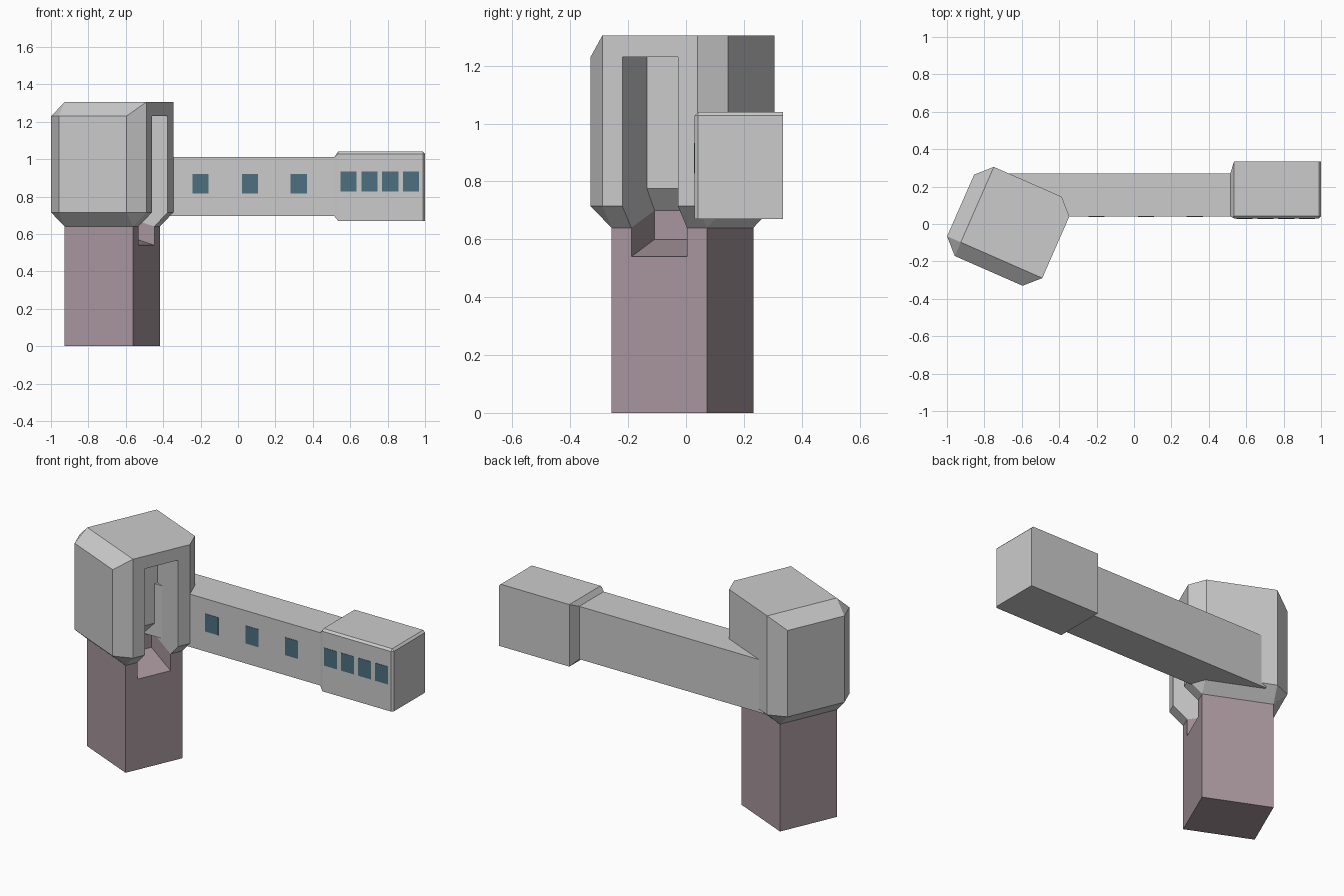
import bpy, bmesh, math
from mathutils import Vector

if "Cube" in bpy.data.objects:
    bpy.data.objects.remove(bpy.data.objects["Cube"])

CENTRE = Vector((-0.6725, -0.0125, 0))
TURN = math.radians(-23.7)


def material(name, rgb):
    m = bpy.data.materials.new(name)
    m.diffuse_color = (*rgb, 1)
    m.use_nodes = True
    m.node_tree.nodes["Principled BSDF"].inputs["Base Color"].default_value = m.diffuse_color
    return m


def hull(name, points, tower=False, mat=None):
    """Solid convex part wrapped around a few corner points."""
    bm = bmesh.new()
    for p in points:
        bm.verts.new(p)
    bmesh.ops.convex_hull(bm, input=bm.verts[:])
    bmesh.ops.dissolve_limit(bm, angle_limit=0.01, verts=bm.verts[:], edges=bm.edges[:])
    return finish(name, bm, tower, mat)


def prism(name, profile, half_width, mat=None):
    """Tower part: (u, z) side profile extruded across the tower."""
    bm = bmesh.new()
    face = bm.faces.new([bm.verts.new((u, -half_width, z)) for u, z in profile])
    ext = bmesh.ops.extrude_face_region(bm, geom=[face])["geom"]
    moved = [g for g in ext if isinstance(g, bmesh.types.BMVert)]
    bmesh.ops.translate(bm, verts=moved, vec=(0, 2 * half_width, 0))
    return finish(name, bm, True, mat)


def finish(name, bm, tower, mat):
    bmesh.ops.recalc_face_normals(bm, faces=bm.faces[:])
    me = bpy.data.meshes.new(name)
    bm.to_mesh(me)
    bm.free()
    ob = bpy.data.objects.new(name, me)
    bpy.context.collection.objects.link(ob)
    if tower:
        ob.location = CENTRE
        ob.rotation_euler.z = TURN
    if mat:
        me.materials.append(mat)
    return ob


def cut(ob, cutter):
    mod = ob.modifiers.new("cut", 'BOOLEAN')
    mod.operation = 'DIFFERENCE'
    mod.solver = 'EXACT'
    mod.object = cutter


def box(x0, x1, y0, y1, z0, z1):
    return [(x, y, z) for x in (x0, x1) for y in (y0, y1) for z in (z0, z1)]


mauve = material("mauve", (0.39, 0.31, 0.34))
glass = material("window_blue", (0.075, 0.16, 0.215))

# Tower shaft, its top rising inside the head
shaft = prism("tower_shaft", [(-.2, 0), (.2, 0), (.2, .64), (0, .70), (-.2, .64)], .18, mauve)

# Tower head: chamfered corners, flared bottom, top bevelled on the front and left
U, V, C = .278, .26, .08
u, v = U - C, V - C
ring = [(sx * a, sy * b) for sx in (-1, 1) for sy in (-1, 1) for a, b in ((U, v), (u, V))]
points = [(x, y, .715) for x, y in ring]
points += [(x, y, 1.23) for x, y in ring]
points += [(x, y, .64) for x in (-.2, .2) for y in (-.18, .18)]
points += [(x, y, 1.305) for x, y in
           ((-u, -v), (U, -v), (U, v), (u, V), (-u, V))]
head = hull("tower_head", points, tower=True)

# Slot in the right face of the head and the sloped sill in the shaft
head_slot = prism("head_slot_cutter", [(.4, .5), (.4, 1.23), (.066, 1.23),
                                       (.066, .775), (0, .70), (0, .5)], .105)
shaft_slot = prism("shaft_slot_cutter", [(.4, .48), (.4, 1), (0, 1), (0, .6)], .105)
cut(head, shaft)
cut(head, head_slot)
cut(shaft, shaft_slot)
for cutter in (head_slot, shaft_slot):
    cutter.hide_render = True
    cutter.display_type = 'WIRE'

# Long arm
hull("arm", box(-.70, .525, .04, .27, .695, 1.01))

# End cabin: tapered into the arm, small bevel on the front, top and right edges
b = .012
cabin = [(.515, y, z) for y in (.04, .27) for z in (.695, 1.01)]
cabin += [(.535, .03, .67), (.535, .335, .67), (.535, .335, 1.04),
          (.535, .03, 1.04 - b), (.535, .03 + b, 1.04)]
cabin += [(1 - b, .03, .67), (1 - b, .03, 1.04 - b),
          (1, .03 + b, .67), (1, .03 + b, 1.04 - b),
          (1 - b, .03 + b, 1.04), (1 - b, .335, 1.04),
          (1, .335, 1.04 - b), (1, .335, .67)]
hull("end_cabin", cabin)

# Windows along the front
rows = [((-.20, .065, .325), .04, .868), ((.59, .702, .814, .926), .03, .88)]
for xs, y, z in rows:
    for x in xs:
        hull("window", box(x - .043, x + .043, y - .002, y + .005, z - .053, z + .053), mat=glass)
